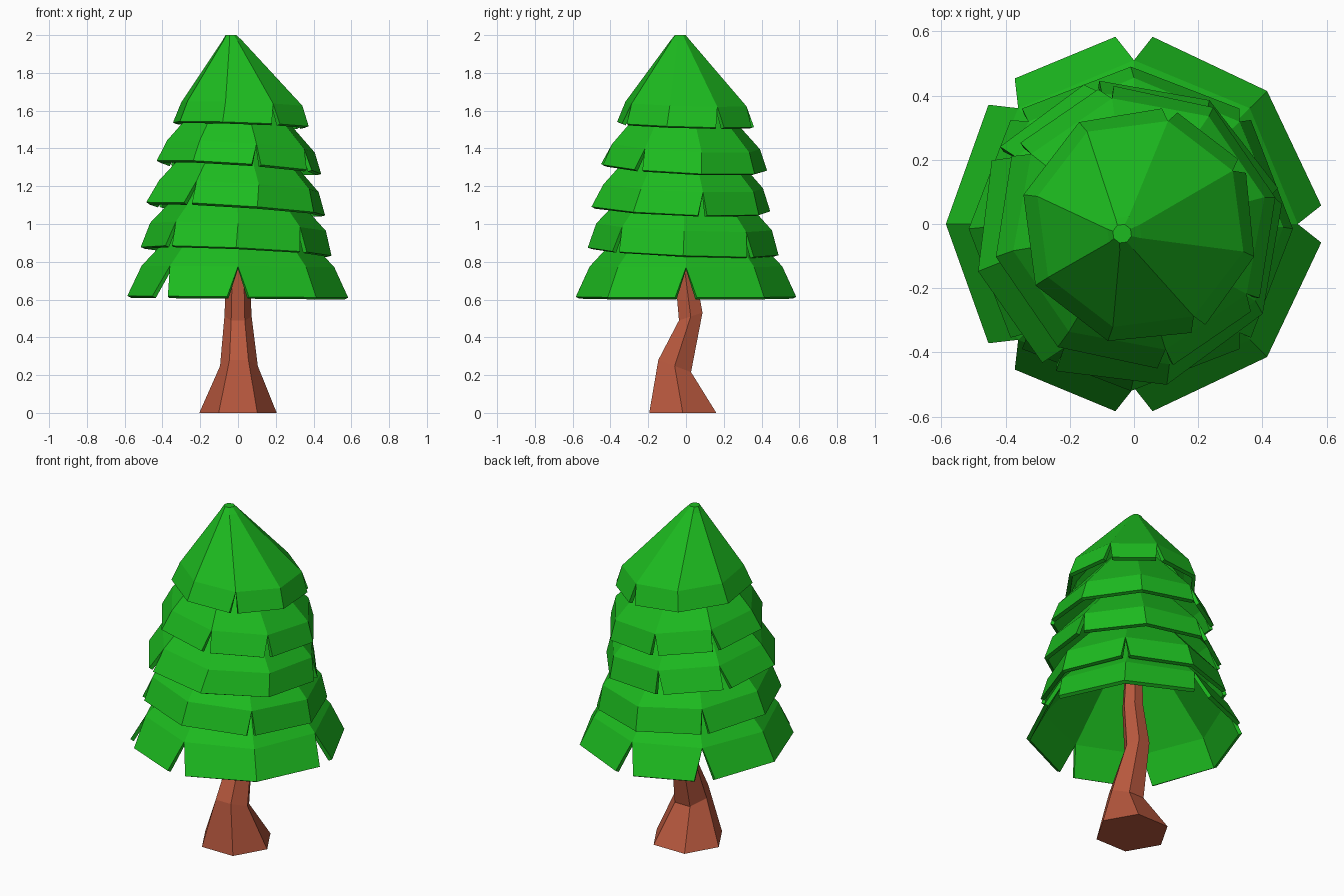
import bpy, bmesh
from math import cos, sin, radians

if "Cube" in bpy.data.objects:
    bpy.data.objects.remove(bpy.data.objects["Cube"])


def material(name, color):
    m = bpy.data.materials.new(name)
    m.diffuse_color = (*color, 1)
    m.use_nodes = True
    m.node_tree.nodes["Principled BSDF"].inputs["Base Color"].default_value = m.diffuse_color
    return m


green = material("needles", (0.012, 0.5, 0.014))
brown = material("bark", (0.48, 0.098, 0.048))


def finish(name, bm, mat):
    me = bpy.data.meshes.new(name)
    bm.to_mesh(me)
    bm.free()
    me.materials.append(mat)
    ob = bpy.data.objects.new(name, me)
    bpy.context.collection.objects.link(ob)
    return ob


def ring(bm, n, r, center, turn=0, slope=(0, 0)):
    """Tilted polygon ring: z changes by slope along x and y."""
    cx, cy, cz = center
    out = []
    for i in range(n):
        a = radians(turn) + radians(360 / n) * i
        dx, dy = r * cos(a), r * sin(a)
        out.append(bm.verts.new((cx + dx, cy + dy, cz + slope[0] * dx + slope[1] * dy)))
    return out


def bridge(bm, low, high):
    n = len(low)
    for i in range(n):
        j = (i + 1) % n
        bm.faces.new((low[i], low[j], high[j], high[i]))


# Crooked six-sided trunk: radius, centre, slope along y
bm = bmesh.new()
path = [(0.205, (0, -0.017, 0), 0), (0.1, (0.005, -0.06, 0.248), -0.37),
        (0.072, (0, 0.025, 0.51), 0.33), (0.06, (0, -0.01, 0.78), 0),
        (0.04, (0, 0, 1.2), 0)]
rings = [ring(bm, 6, r, c, 0, (0, s)) for r, c, s in path]
for a, b in zip(rings, rings[1:]):
    bridge(bm, a, b)
bm.faces.new(rings[0][::-1])
bm.faces.new(rings[-1])
finish("trunk", bm, brown)


def tier(name, turn, slope, lip, kink, tops, notches, gap):
    """Eight-sided skirt; the listed corners are split into V-shaped notches.
    lip, kink and tops are (radius, centre)."""
    bm = bmesh.new()
    mid = ring(bm, 8, *kink, turn, slope)

    # Lower flaps, split at the notched corners
    (r, (cx, cy, cz)) = lip

    def corner(i, shift):
        a = radians(turn + 45 * i) + shift * gap / r
        dx, dy = r * cos(a), r * sin(a)
        return bm.verts.new((cx + dx, cy + dy, cz + slope[0] * dx + slope[1] * dy))

    starts, ends = [], []
    for i in range(8):
        if i in notches:
            ends.append(corner(i, -1))
            starts.append(corner(i, 1))
        else:
            v = corner(i, 0)
            ends.append(v)
            starts.append(v)
    for i in range(8):
        j = (i + 1) % 8
        bm.faces.new((starts[i], ends[j], mid[j], mid[i]))

    # Cone above the flaps
    prev = mid
    for tr, tc in tops:
        cur = ring(bm, 8, tr, tc, turn)
        bridge(bm, prev, cur)
        prev = cur
    bm.faces.new(prev)
    ob = finish(name, bm, green)
    mod = ob.modifiers.new("thickness", 'SOLIDIFY')
    mod.thickness = 0.022
    mod.offset = -1


# Five overlapping branch tiers, bottom to top
tier("bottom_branches", 0, (-0.008, 0), (0.586, (0, 0, 0.615)), (0.51, (0, 0, 0.775)),
     [(0.05, (0, 0, 1.27))], {0, 2, 3, 5, 6}, 0.058)
tier("lower_branches", 0, (-0.045, -0.04), (0.505, (-0.01, -0.015, 0.855)),
     (0.465, (0, -0.01, 0.985)), [(0.05, (-0.01, -0.01, 1.43))], {1, 3, 5, 7}, 0.025)
tier("middle_branches", 14, (-0.065, -0.04), (0.485, (-0.015, -0.03, 1.08)),
     (0.435, (0.005, -0.015, 1.2)), [(0.05, (-0.01, -0.02, 1.62))], {0, 2, 3, 5}, 0.025)
tier("upper_branches", 12, (-0.07, -0.05), (0.445, (0.005, -0.01, 1.3)),
     (0.4, (0.015, 0, 1.41)), [(0.05, (-0.01, -0.02, 1.8))], {2, 3, 6, 7}, 0.025)
tier("top_branches", 30, (-0.035, -0.03), (0.372, (0.015, -0.005, 1.527)),
     (0.332, (0.02, 0, 1.635)),
     [(0.055, (-0.03, -0.03, 1.97)), (0.03, (-0.037, -0.03, 2.0))], {0, 1, 6}, 0.025)
